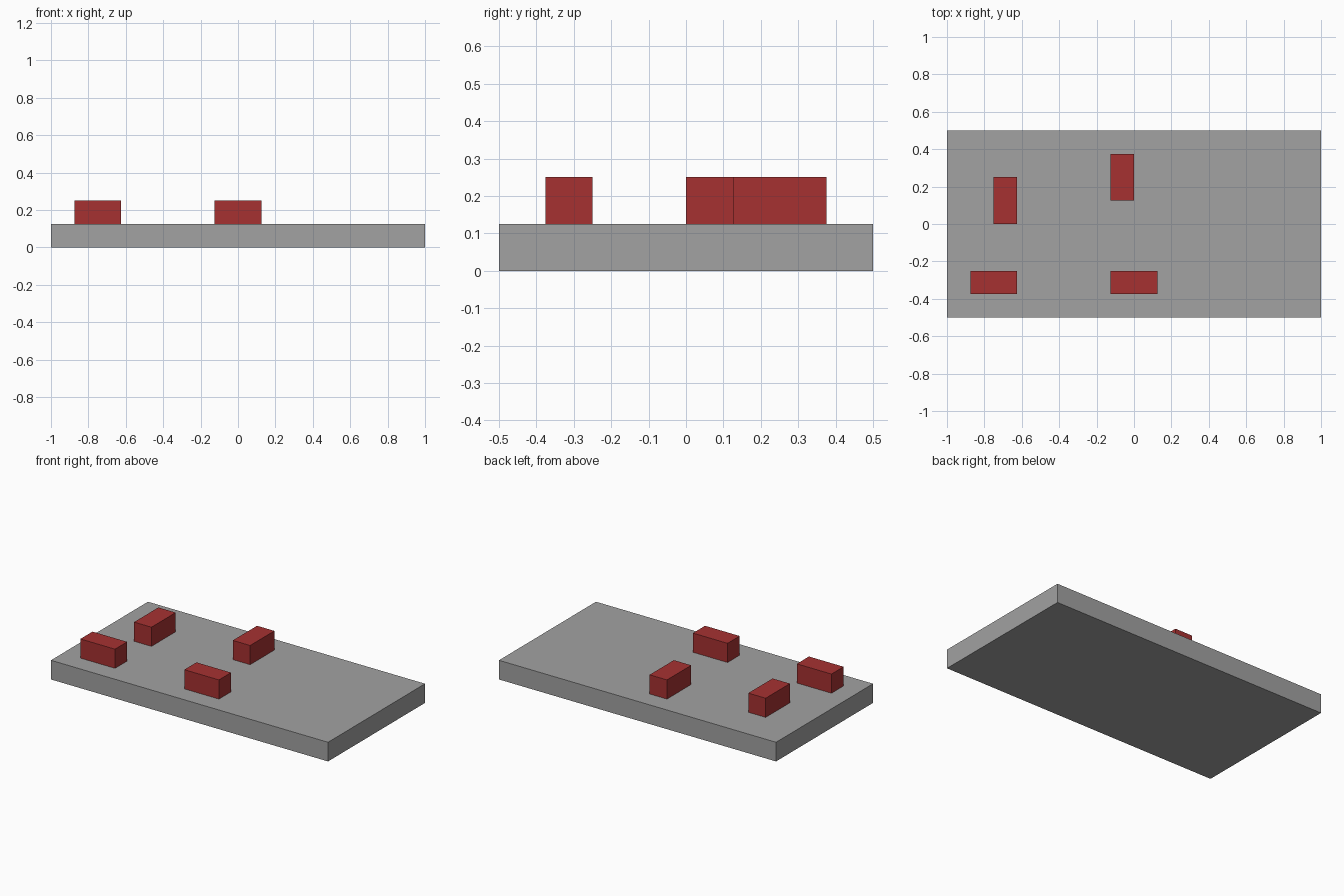
import bpy

# Remove the default cube
cube = bpy.data.objects.get("Cube")
if cube:
    bpy.data.objects.remove(cube, do_unlink=True)


def make_material(name, rgb):
    mat = bpy.data.materials.new(name)
    mat.use_nodes = True
    colour = (*rgb, 1.0)
    mat.diffuse_color = colour
    mat.node_tree.nodes["Principled BSDF"].inputs["Base Color"].default_value = colour
    return mat


def make_box(name, centre, size, base, height, mat):
    """Box standing on z = base, with its scale applied."""
    bpy.ops.mesh.primitive_cube_add(size=1, location=(*centre, base + height / 2))
    obj = bpy.context.object
    obj.name = name
    obj.scale = (*size, height)
    bpy.ops.object.transform_apply(location=False, rotation=False, scale=True)
    obj.data.materials.append(mat)
    return obj


grey = make_material("stone grey", (0.36, 0.36, 0.36))
red = make_material("brick red", (0.38, 0.031, 0.031))

THICK = 0.125
LONG, SHORT = 0.25, 0.125

# Flat slab
make_box("base_slab", (0, 0), (2, 1), 0, THICK, grey)

# Blocks lying along x at the front, along y further back
for name, centre, size in (
    ("front_right_block", (-0.75, -0.3125), (LONG, SHORT)),
    ("front_middle_block", (0, -0.3125), (LONG, SHORT)),
    ("back_right_block", (-0.6875, 0.125), (SHORT, LONG)),
    ("back_middle_block", (-0.0625, 0.25), (SHORT, LONG)),
):
    make_box(name, centre, size, THICK, THICK, red)
